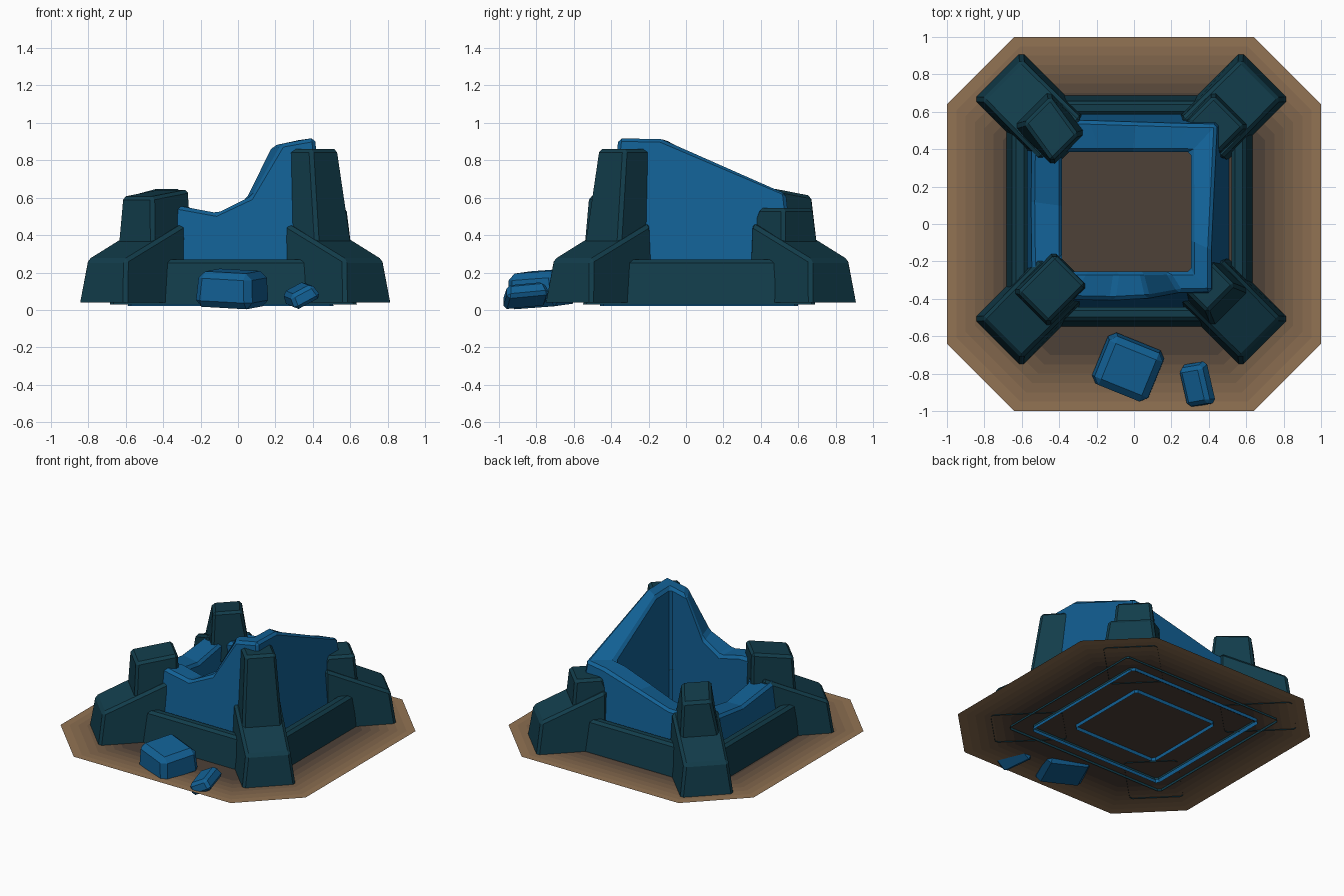
import bpy, bmesh, math
from mathutils import Vector, Euler

if "Cube" in bpy.data.objects:
    bpy.data.objects.remove(bpy.data.objects["Cube"])

def material(name, rgb):
    m = bpy.data.materials.new(name)
    m.diffuse_color = (*rgb, 1)
    m.use_nodes = True
    m.node_tree.nodes["Principled BSDF"].inputs["Base Color"].default_value = m.diffuse_color
    return m

BLUE = material("blue_stone", (0.006, 0.118, 0.30))
TEAL = material("dark_stone", (0.006, 0.046, 0.070))

def make(name, verts, faces, mat, bevel=0.0, open_faces=()):
    """Mesh from points; open_faces are removed after normals are fixed."""
    bm = bmesh.new()
    vs = [bm.verts.new(v) for v in verts]
    fs = [bm.faces.new([vs[i] for i in f]) for f in faces]
    bmesh.ops.recalc_face_normals(bm, faces=bm.faces[:])
    if open_faces:
        bmesh.ops.delete(bm, geom=[fs[i] for i in open_faces], context='FACES')
    me = bpy.data.meshes.new(name)
    bm.to_mesh(me)
    bm.free()
    me.materials.append(mat)
    ob = bpy.data.objects.new(name, me)
    bpy.context.collection.objects.link(ob)
    if bevel:
        b = ob.modifiers.new("chamfer", 'BEVEL')
        b.width, b.segments = bevel, 1
        b.limit_method, b.angle_limit = 'ANGLE', math.radians(35)
    return ob

def ring(name, stations, mat, bevel):
    """Closed wall loop; each station is outer-bottom, outer-top, inner-top, inner-bottom."""
    n = len(stations)
    verts = [p for s in stations for p in s]
    faces, bottoms = [], []
    for i in range(n):
        a, b = 4 * i, 4 * ((i + 1) % n)
        for k in range(4):
            if k == 3:
                bottoms.append(len(faces))
            j = (k + 1) % 4
            faces.append((a + k, a + j, b + j, b + k))
    return make(name, verts, faces, mat, bevel, bottoms)

BOX = [(0, 1, 2, 3), (4, 5, 6, 7), (0, 1, 5, 4), (1, 2, 6, 5), (2, 3, 7, 6), (3, 0, 4, 7)]

# Ground: octagon with darker rings toward the building
edge, dark = Vector((0.29, 0.172, 0.088)), Vector((0.075, 0.052, 0.038))
scales = [1, .95, .9, .85, .8, .75, .7]
oct8 = [(-.64, -1), (.64, -1), (1, -.64), (1, .64), (.64, 1), (-.64, 1), (-1, .64), (-1, -.64)]
gv = [(x * s, y * s, 0.046) for s in scales for x, y in oct8]
gf = [(8*r + i, 8*r + (i+1) % 8, 8*r + 8 + (i+1) % 8, 8*r + 8 + i)
      for r in range(len(scales) - 1) for i in range(8)]
gf.append(tuple(range(len(gv) - 8, len(gv))))
me = bpy.data.meshes.new("ground")
me.from_pydata(gv, [], gf)
for r in range(len(scales)):
    me.materials.append(material(f"earth_{r}", edge.lerp(dark, r / (len(scales) - 1))))
for i, p in enumerate(me.polygons):
    p.material_index = i // 8
bpy.context.collection.objects.link(bpy.data.objects.new("ground", me))

# Ruined inner wall: unit-square position and broken top height
broken = [(-1, -1, .56), (-.6, -1, .56), (-.15, -1, .52), (.24, -1, .61), (.62, -1, .89),
          (1, -1, .92), (1, -.48, .915), (1, 1, .63), (.7, 1, .61), (.1, 1, .53),
          (-.4, 1, .46), (-1, 1, .45), (-1, .1, .40), (-1, -.7, .44)]
wall = []
for u, v, z in broken:
    def outer(h):
        t = 0.11 * (h - 0.02)
        return (-.04 + u * (.55 - t), .07 + v * (.53 - t), h)
    ix, iy = -.04 + u * .345, .065 + v * .32
    wall.append((outer(.02), outer(z), (ix, iy, z - .015), (ix, iy, .02)))
ring("ruined_wall", wall, BLUE, 0.018)

# Low plinth around the wall
plinth = []
for u, v in [(-1, -1), (1, -1), (1, 1), (-1, 1)]:
    def at(hx, hy, z):
        return (-.025 + u * hx, .07 + v * hy, z)
    plinth.append((at(.66, .62, .03), at(.625, .585, .27), at(.545, .515, .27), at(.545, .515, .03)))
ring("plinth", plinth, TEAL, 0.018)

# Corner buttresses and towers, placed on the diagonals
def diagonal(sx, sy):
    d = Vector((sx, sy, 0)).normalized()
    l = Vector((-d.y, d.x, 0))
    return lambda r, w, z: Vector((-.015, .08, z)) + d * r + l * w

# name: signs, top (r_in, r_out, half width, z inner, z outer, side shift)
towers = {"front_left": (-1, -1, .46, .745, .118, .645, .605, 0),
          "front_right": (1, -1, .49, .68, .105, .86, .86, 0),
          "back_right": (1, 1, .55, .74, .118, .545, .545, 0),
          "back_left": (-1, 1, .48, .73, .10, .65, .61, .02)}
for name, (sx, sy, ri, ro, w, zi, zo, sh) in towers.items():
    P = diagonal(sx, sy)
    make(name + "_buttress",
         [P(.53, -.18, .04), P(1.01, -.18, .04), P(1.01, .18, .04), P(.53, .18, .04),
          P(.53, -.155, .465), P(.977, -.15, .27), P(.977, .15, .27), P(.53, .155, .465)],
         BOX, TEAL, 0.018, [0])
    make(name + "_tower",
         [P(.45, -.14, .3), P(.762, -.14, .3), P(.762, .14, .3), P(.45, .14, .3),
          P(ri, sh - w, zi), P(ro, -sh - w, zo), P(ro, -sh + w, zo), P(ri, sh + w, zi)],
         BOX, TEAL, 0.018, [0])

# Fallen blocks in front
def block(name, size, loc, rot, taper, bevel):
    x, y, z = (s / 2 for s in size)
    base = [(-x, -y), (x, -y), (x, y), (-x, y)]
    vs = [(a, b, -z) for a, b in base] + [(a * taper, b * taper, z) for a, b in base]
    e = Euler([math.radians(a) for a in rot])
    vs = [Vector(loc) + e.to_matrix() @ Vector(v) for v in vs]
    make(name, vs, BOX, BLUE, bevel)

block("large_fallen_block", (.33, .30, .19), (-.03, -.77, .113), (4, 3, -22), .92, 0.035)
block("small_fallen_block", (.16, .24, .085), (.335, -.86, .08), (6, -28, 10), .85, 0.02)
